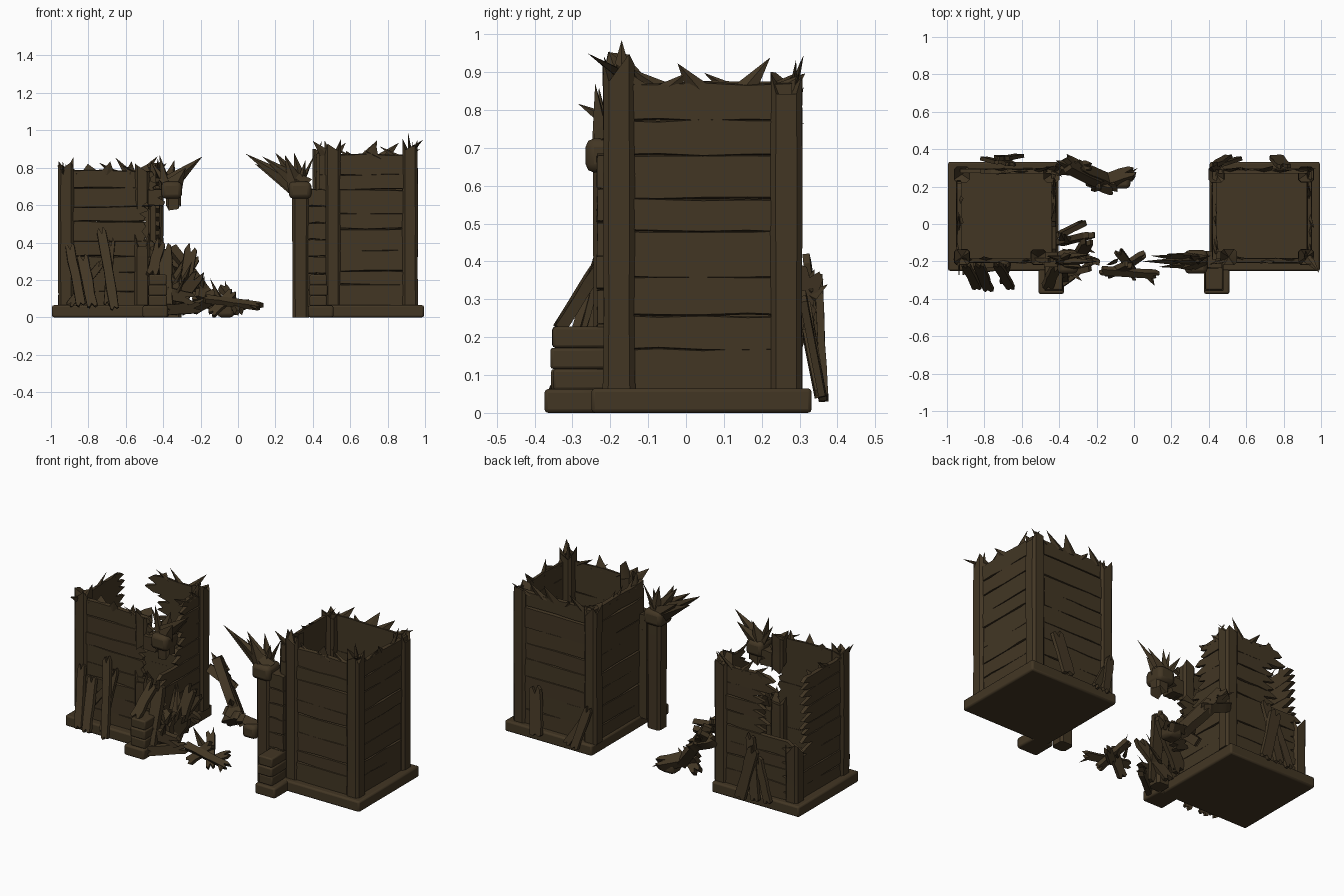
import bpy, bmesh, math, random
from mathutils import Vector as V

if "Cube" in bpy.data.objects:
    bpy.data.objects.remove(bpy.data.objects["Cube"])

random.seed(7)
R = random.uniform
wood = bpy.data.materials.new("dark_brown_wood")
wood.diffuse_color = (0.055, 0.037, 0.0175, 1)
wood.use_nodes = True
wood.node_tree.nodes["Principled BSDF"].inputs["Base Color"].default_value = wood.diffuse_color
Z = V((0, 0, 1))


def finish(name, bm, bevel=0):
    bmesh.ops.recalc_face_normals(bm, faces=bm.faces)
    me = bpy.data.meshes.new(name)
    bm.to_mesh(me)
    bm.free()
    me.materials.append(wood)
    ob = bpy.data.objects.new(name, me)
    bpy.context.collection.objects.link(ob)
    if bevel:
        m = ob.modifiers.new("bevel", 'BEVEL')
        m.width, m.segments = bevel, 2
    return ob


def box(bm, lo, hi):
    lo, hi = V(lo), V(hi)
    vs = bmesh.ops.create_cube(bm, size=1)["verts"]
    for v in vs:
        v.co = V([(lo[i] + hi[i]) / 2 + v.co[i] * (hi[i] - lo[i]) for i in range(3)])


def board(bm, o, u, w, L, W, T, j0=0, j1=0):
    """Rough plank from o along u, width along w, with splintered ends j0, j1."""
    n = u.cross(w)
    h, wob = W / 2, min(0.004, W * 0.06)
    pts = [(L * k / 4, -h + R(-wob, wob)) for k in range(5)]
    if j1:
        pts += [(L + (j1 if k % 2 else -j1) * R(0.3, 1), -h + W * k / 4) for k in range(1, 4)]
    pts += [(L * k / 4, h + R(-wob, wob)) for k in (4, 3, 2, 1, 0)]
    if j0:
        pts += [((-j0 if k % 2 else j0) * R(0.3, 1), h - W * k / 4) for k in range(1, 4)]
    back = [bm.verts.new(o + u * a + w * b - n * T / 2) for a, b in pts]
    front = [bm.verts.new(o + u * a + w * b * 0.92 + n * (T / 2 + R(-.002, .002))) for a, b in pts]
    bm.faces.new(front)
    bm.faces.new(back[::-1])
    for i in range(len(pts)):
        k = (i + 1) % len(pts)
        bm.faces.new((back[i], back[k], front[k], front[i]))


def lean(bm, p, q, W, T=0.02, face=(0, -1, 0), jag=0.03):
    """Loose plank between two points, broad side towards face."""
    p, q = V(p), V(q)
    u = (q - p).normalized()
    w = V(face).cross(u).normalized()
    board(bm, p, u, w, (q - p).length, W, T, jag * 0.5, jag)


def shard(bm, base, tip, W, side, T=0.012):
    """Flat pointed splinter."""
    base, tip, side = V(base), V(tip), V(side).normalized()
    n = (tip - base).cross(side).normalized()
    c = [bm.verts.new(base + d) for d in (side * W / 2, n * T, -side * W / 2, -n * T)]
    t = bm.verts.new(tip)
    bm.faces.new(c[::-1])
    for i in range(4):
        bm.faces.new((c[i], c[(i + 1) % 4], t))


def post(bm, x, y, w, z0, z1, jag=0.08, jag0=0):
    """Chamfered square post with a splintered top (and bottom)."""
    h, c = w / 2, w * 0.33
    sec = [(h, -c), (h, c), (c, h), (-c, h), (-h, c), (-h, -c), (-c, -h), (c, -h)]
    rings = []
    for k in range(5):
        s = R(0.95, 1.03)
        j = jag if k == 4 else jag0 if k == 0 else 0
        rings.append([bm.verts.new((x + a * s, y + b * s, z0 + (z1 - z0) * k / 4 + (R(-j, j * .6) if j else 0)))
                      for a, b in sec])
    for r0, r1 in zip(rings, rings[1:]):
        for i in range(8):
            k = (i + 1) % 8
            bm.faces.new((r0[i], r0[k], r1[k], r1[i]))
    lo, hi = bm.verts.new((x, y, z0 + jag0)), bm.verts.new((x, y, z1 - jag))
    for i in range(8):
        k = (i + 1) % 8
        bm.faces.new((rings[0][k], rings[0][i], lo))
        bm.faces.new((rings[4][i], rings[4][k], hi))


def wall(name, o, u, L, top, spans, tops=(0, 1)):
    """Stacked planks; spans(z) gives surviving stretches, tops the splintered part of the top edge."""
    bm = bmesh.new()
    u = V(u)
    n, rows, z0 = u.cross(Z), 8, 0.06
    cuts = [z0 + (top - z0) * (k + (R(-.18, .18) if 0 < k < rows else 0)) / rows for k in range(rows + 1)]
    for a, b in zip(cuts, cuts[1:]):
        for s, e, j0, j1 in spans((a + b) / 2):
            p = V((*o, (a + b) / 2)) + u * s * L + n * R(-.003, .003)
            tilt = (Z + u * R(-.008, .008)).normalized()
            board(bm, p, tilt.cross(n).normalized(), tilt, (e - s) * L, b - a + .004, .022, j0, j1)
    for k in range(5):
        t = L * (tops[0] + (tops[1] - tops[0]) * (k + R(.2, .8)) / 5)
        p = V((*o, top - .02)) + u * t
        shard(bm, p, p + Z * R(.04, .10) + u * R(-.12, .12) + n * R(-.03, .03), R(.06, .12), u)
    finish(name, bm)


full = lambda z: [(0, 1, 0, 0)]
broken = {
    "front": lambda z: [(0, .86, 0, .03)] if .45 < z < .6 else [(0, .95, 0, .03)],
    "right": lambda z: full(z) if z < .22 else [(.12, 1, .05, 0)] if z < .45 else
             [(R(.45, .6), 1, .06, 0)],
    "back": lambda z: [(0, .92, 0, .04)] if z < .44 else [(0, R(.4, .55), 0, .06)] if z < .68 else
            [(0, R(.55, .7), 0, .06)],
    "left": lambda z: full(z) if z < .36 else [(R(.18, .35), 1, .06, 0)]}
edge = {"front": (0, .95), "right": (.6, 1), "back": (0, .6), "left": (.3, 1)}

# Towers: base slab, gate footing and four plank walls each
for side, s in (("left", -1), ("right", 1)):
    bm = bmesh.new()
    xs = sorted((s * .405, s * .994))
    box(bm, (xs[0], -.25, 0), (xs[1], .332, .065))
    xs = sorted((s * .375, s * .51))
    box(bm, (xs[0], -.374, 0), (xs[1], -.23, .063))
    finish(side + "_base", bm, .01)
    bm = bmesh.new()
    xs = sorted((s * .378, s * .48))
    for k in range(3):
        d = R(0, .01)
        box(bm, (xs[0] + d / 2, -.36 + d, .06 + k * .056), (xs[1] - d / 2, -.21, .116 + k * .056))
    finish(side + "_gate_footing_blocks", bm, .008)
    x0, x1 = sorted((s * .435, s * .93))
    top = .87 if s > 0 else .785
    for w, o, u, L in (("front", (x0, -.195), (1, 0, 0), x1 - x0), ("right", (x1 + .006, -.19), (0, 1, 0), .47),
                       ("back", (x1, .283), (-1, 0, 0), x1 - x0), ("left", (x0 - .006, .28), (0, -1, 0), .47)):
        wall(f"{side}_tower_{w}_wall", o, u, L, top, full if s > 0 else broken[w],
             edge[w] if s < 0 else (0, 1))

# Corner posts (x, y, bottom, top)
bm = bmesh.new()
for x, y, a, b in ((.507, -.177, .06, .92), (.92, -.177, .06, .93), (.92, .265, .06, .89), (.44, .265, .06, .88),
                   (-.92, -.177, .06, .84), (-.44, .265, .06, .80), (-.512, -.177, .06, .43), (-.92, .265, .06, .40)):
    post(bm, x, y, .084, a, b, .055)
post(bm, -.512, -.177, .078, .62, .80, .05, .06)
shard(bm, (.93, -.18, .90), (.99, -.26, .95), .06, (1, 1, 0))
shard(bm, (.92, -.17, .88), (.91, -.17, .985), .06, (0, 1, 0))
finish("corner_posts", bm)

# Gate posts, capitals, infill planks and torn lintel ends
bm = bmesh.new()
post(bm, .335, -.20, .09, 0, .70, .02)
post(bm, -.345, -.20, .08, .61, .72, .02, .04)
for z in range(7):
    board(bm, V((.37, -.19, .10 + z * .09)), V((1, 0, 0)), Z, .1, .093, .09)
    if z in (0, 1, 2, 6):
        board(bm, V((-.48, -.19, .10 + z * .09)), V((1, 0, 0)), Z, .08, .09, .08, 0, .03)
finish("gate_posts", bm)
bm = bmesh.new()
box(bm, (.272, -.265, .635), (.392, -.14, .725))
box(bm, (-.41, -.265, .635), (-.30, -.14, .725))
finish("gate_capitals", bm, .022)
bm = bmesh.new()
for x, z, dy in ((.04, .875, 0), (.09, .82, .03), (.13, .86, -.03), (.17, .81, .04), (.2, .88, 0), (.25, .87, -.04),
                 (.30, .88, .03), (.36, .84, 0), (.41, .87, .03)):
    shard(bm, (.33 + R(-.03, .03), -.2 + dy / 2, .70), (x, -.2 + dy, z), .11, (1, .3, 1), .03)
for x, z, dy in ((-.19, .86, 0), (-.23, .81, .04), (-.28, .80, -.03), (-.34, .84, .04), (-.42, .87, 0), (-.47, .84, .03)):
    shard(bm, (-.36 + R(-.03, .03), -.2 + dy / 2, .70), (x, -.2 + dy, z), .11, (1, .3, -1), .03)
finish("torn_lintel_ends", bm)

# Planks leaning on the towers
bm = bmesh.new()
for p, q, W in (((-.84, -.34, .07), (-.90, -.22, .38), .05), ((-.78, -.35, .06), (-.83, -.22, .32), .06),
                ((-.66, -.34, .05), (-.73, -.22, .46), .05), ((-.70, -.31, .07), (-.68, -.22, .40), .04),
                ((-.90, -.26, .07), (-.74, -.24, .28), .04)):
    lean(bm, p, q, W)
for p, q, W in (((.76, .36, .05), (.80, .31, .30), .08), ((.50, .36, .04), (.44, .32, .27), .05),
                ((.56, .35, .05), (.47, .32, .2), .04), ((-.62, .365, .04), (-.70, .35, .34), .07),
                ((-.72, .36, .05), (-.66, .32, .40), .06), ((-.80, .35, .05), (-.72, .33, .28), .05)):
    lean(bm, p, q, W, face=(0, 1, 0))
finish("leaning_planks", bm)

# Collapsed left gate post: heap in front
bm = bmesh.new()
post(bm, -.345, -.2, .085, 0, .22, .07)
for p, q, W in (((-.38, -.30, .05), (-.39, -.20, .38), .07), ((-.31, -.20, .03), (-.25, -.10, .36), .07),
                ((-.40, -.10, .08), (-.24, -.06, .32), .08), ((-.36, -.15, .04), (-.22, -.20, .22), .07),
                ((-.42, -.28, .14), (-.25, -.24, .10), .07), ((-.40, -.06, .22), (-.28, .0, .14), .06),
                ((-.38, -.32, .04), (-.22, -.20, .05), .06), ((-.46, -.33, .23), (-.42, -.23, .39), .06)):
    lean(bm, p, q, W, .03, jag=.04)
for k in range(8):
    p = V((R(-.4, -.25), R(-.25, -.05), R(.05, .22)))
    shard(bm, p, p + V((R(-.05, .08), R(-.06, .06), R(.08, .16))), .06, (1, .5, 0))
finish("front_debris_heap", bm)

# Debris lying in the gateway
bm = bmesh.new()
for p, q, W in (((-.17, -.25, .10), (.11, -.27, .06), .045), ((-.08, -.15, .16), (.01, -.28, .03), .05),
                ((-.14, -.27, .02), (-.03, -.22, .13), .05), ((-.02, -.21, .04), (.04, -.17, .07), .04)):
    lean(bm, p, q, W, .03, (.3, -.6, .7), .03)
for p, q in (((-.1, -.2, .1), (-.15, -.22, .21)), ((.08, -.27, .06), (.11, -.33, .04)), ((-.05, -.2, .08), (-.07, -.13, .2))):
    shard(bm, p, q, .05, (1, 1, 0))
finish("gateway_debris", bm)

# Fallen beam behind the gateway
bm = bmesh.new()
for p, q, W in (((-.36, .32, .36), (-.20, .24, .16), .08), ((-.30, .30, .28), (-.14, .23, .08), .08),
                ((-.22, .21, .12), (-.02, .27, .05), .07), ((-.40, .30, .30), (-.26, .30, .24), .06),
                ((-.24, .24, .05), (-.12, .19, .12), .06)):
    lean(bm, p, q, W, .05, (.2, .5, .7), .04)
for p, q in (((-.33, .31, .32), (-.42, .34, .38)), ((-.32, .32, .3), (-.36, .375, .34)), ((-.05, .25, .06), (.02, .3, .03)),
             ((-.2, .24, .14), (-.18, .18, .22))):
    shard(bm, p, q, .07, (1, 1, 0), .02)
finish("rear_fallen_beam", bm)
bm = bmesh.new()
box(bm, (-.11, .19, 0), (-.02, .28, .08))
finish("rear_fallen_block", bm, .02)

for ob in bpy.context.collection.objects:
    ob.select_set(True)
    bpy.context.view_layer.objects.active = ob
bpy.ops.object.shade_smooth_by_angle(angle=math.radians(30))
